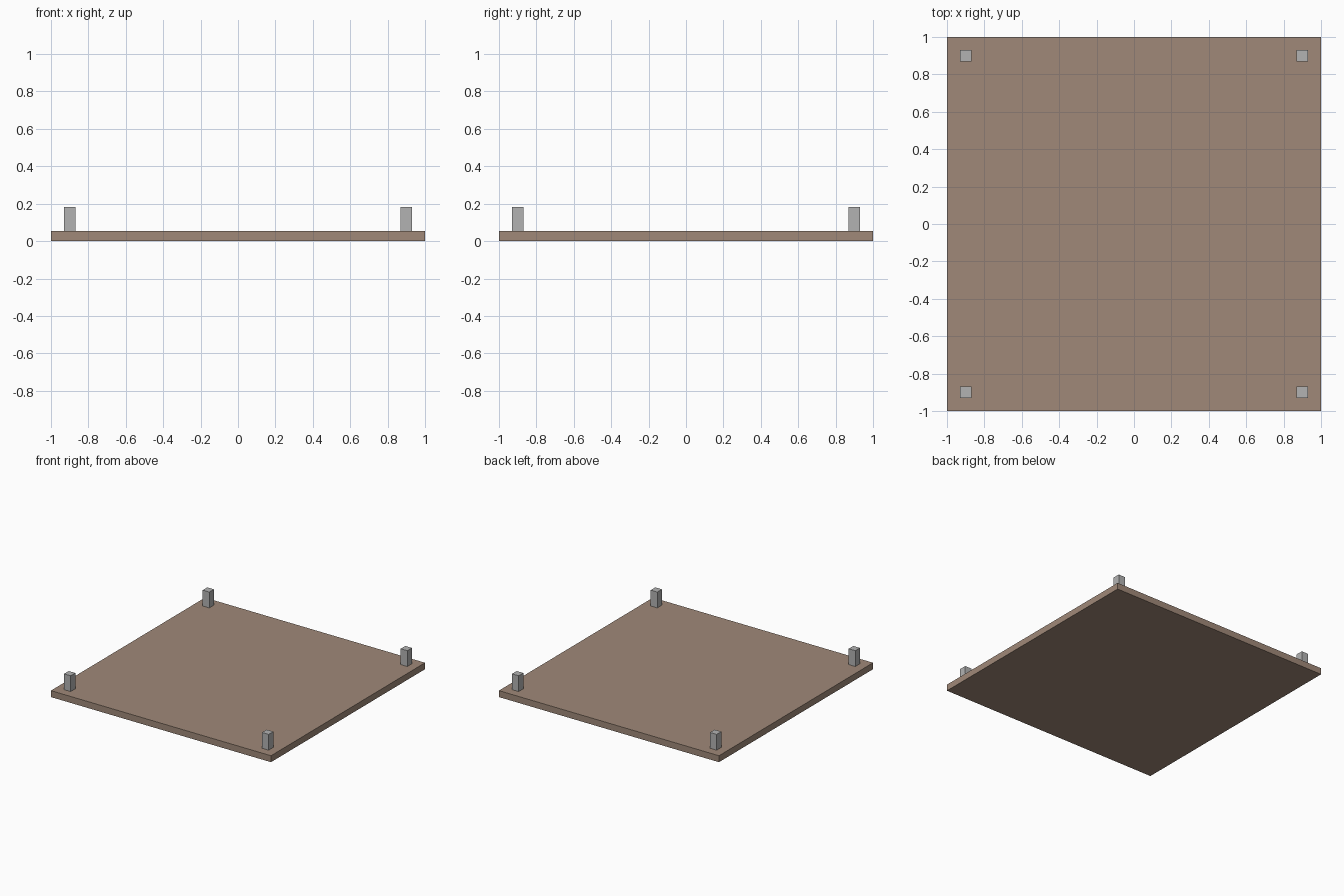
import bpy

if "Cube" in bpy.data.objects:
    bpy.data.objects.remove(bpy.data.objects["Cube"])


def material(name, color):
    mat = bpy.data.materials.new(name)
    mat.diffuse_color = (*color, 1)
    mat.use_nodes = True
    mat.node_tree.nodes["Principled BSDF"].inputs["Base Color"].default_value = mat.diffuse_color
    return mat


def box(name, size, center, mat):
    bpy.ops.mesh.primitive_cube_add(size=1, location=center)
    obj = bpy.context.object
    obj.name = name
    obj.scale = size
    bpy.ops.object.transform_apply(location=False, rotation=False, scale=True)
    obj.data.materials.append(mat)
    return obj


BASE_H, TOP, POST_W, POST_POS = 0.053, 0.183, 0.06, 0.9
brown = material("brown", (0.35, 0.25, 0.19))
grey = material("grey", (0.45, 0.45, 0.45))

# Flat square base slab
box("base_slab", (2, 2, BASE_H), (0, 0, BASE_H / 2), brown)

# Corner posts standing on the slab
for y, depth in ((-POST_POS, "front"), (POST_POS, "back")):
    for x, side in ((-POST_POS, "left"), (POST_POS, "right")):
        box(f"{depth}_{side}_post", (POST_W, POST_W, TOP - BASE_H),
            (x, y, (TOP + BASE_H) / 2), grey)
